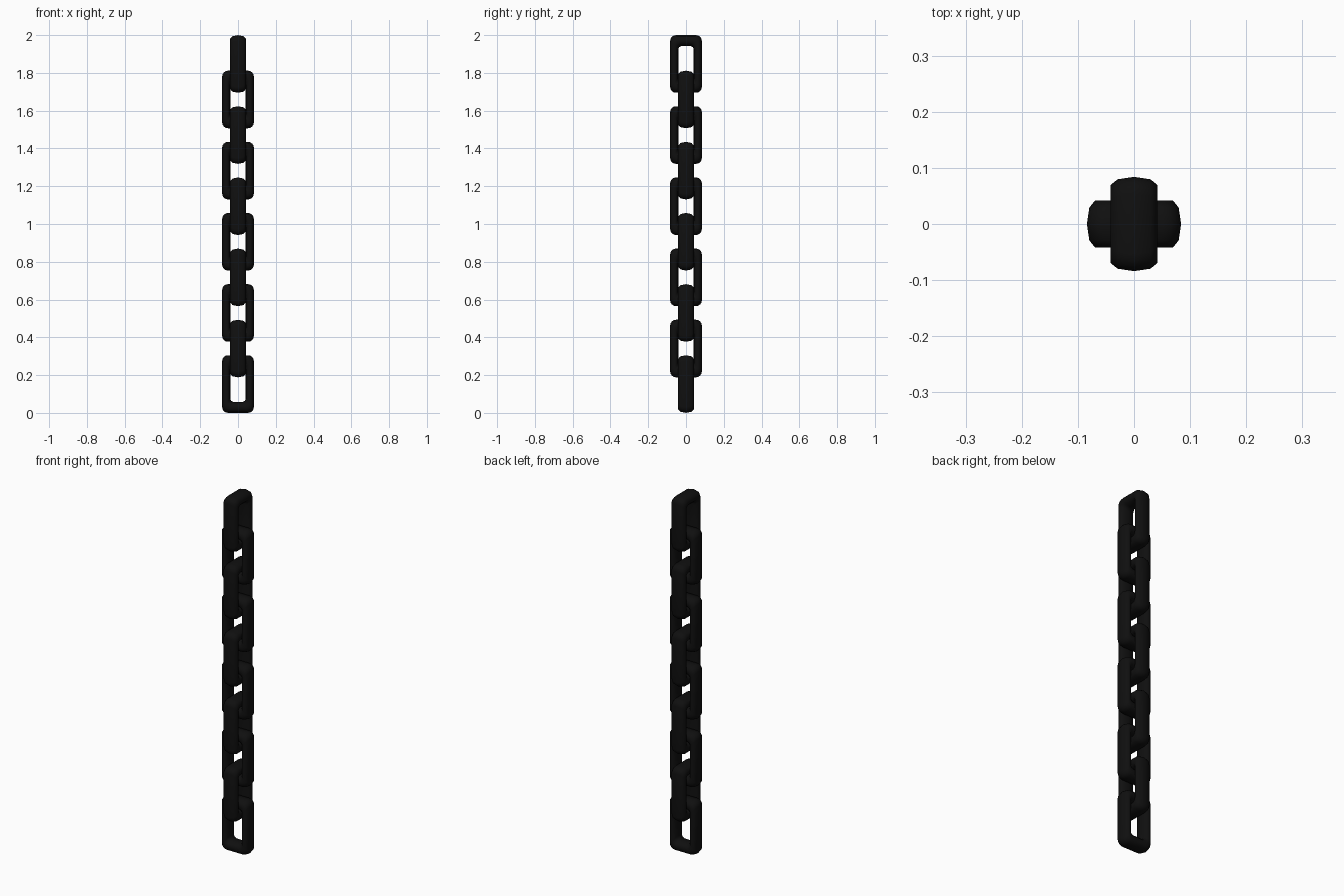
import bpy, bmesh, math

cube = bpy.data.objects.get("Cube")
if cube:
    bpy.data.objects.remove(cube, do_unlink=True)

LINKS = 10
HALF_H = 0.1525
PITCH = (2.0 - 2 * HALF_H) / (LINKS - 1)
CORNER_STEPS = 4

# Dark metal
metal = bpy.data.materials.new("black_metal")
metal.use_nodes = True
color = (0.005, 0.005, 0.005, 1.0)
metal.diffuse_color = color
bsdf = metal.node_tree.nodes["Principled BSDF"]
bsdf.inputs["Base Color"].default_value = color
bsdf.inputs["Roughness"].default_value = 0.6


def rounded_rectangle(half_w, half_h, radius):
    """Outline points of a rounded rectangle, counter-clockwise."""
    points = []
    for quarter, (sx, sz) in enumerate([(1, 1), (-1, 1), (-1, -1), (1, -1)]):
        for step in range(CORNER_STEPS + 1):
            a = (quarter + step / CORNER_STEPS) * math.pi / 2
            points.append((sx * (half_w - radius) + radius * math.cos(a),
                           sz * (half_h - radius) + radius * math.sin(a)))
    return points


def make_link_mesh():
    """Flattened bar section, lofted round a loop with thicker ends."""
    half = [(0.0, 1.0), (0.029, 0.8), (0.0415, 0.34),
            (0.0415, -0.34), (0.029, -0.8), (0.0, -1.0)]
    section = half + [(-d, t) for d, t in reversed(half[1:-1])]
    bm = bmesh.new()
    rings = []
    for depth, t in section:
        outline = rounded_rectangle(0.0625 + 0.0215 * t,
                                    HALF_H - 0.029 + 0.029 * t,
                                    0.025 + 0.006 * t)
        rings.append([bm.verts.new((x, depth, z)) for x, z in outline])
    count = len(rings[0])
    for ring, following in zip(rings, rings[1:] + rings[:1]):
        for i in range(count):
            j = (i + 1) % count
            bm.faces.new((ring[i], ring[j], following[j], following[i]))
    bmesh.ops.recalc_face_normals(bm, faces=bm.faces)
    for face in bm.faces:
        face.smooth = True
    mesh = bpy.data.meshes.new("chain_link")
    bm.to_mesh(mesh)
    bm.free()
    mesh.materials.append(metal)
    return mesh


# Chain of links, each turned a quarter from the one below
link_mesh = make_link_mesh()
for n in range(LINKS):
    link = bpy.data.objects.new(f"chain_link_{n + 1}", link_mesh)
    link.location.z = HALF_H + n * PITCH
    link.rotation_euler.z = math.pi / 2 * (n % 2)
    bpy.context.collection.objects.link(link)
